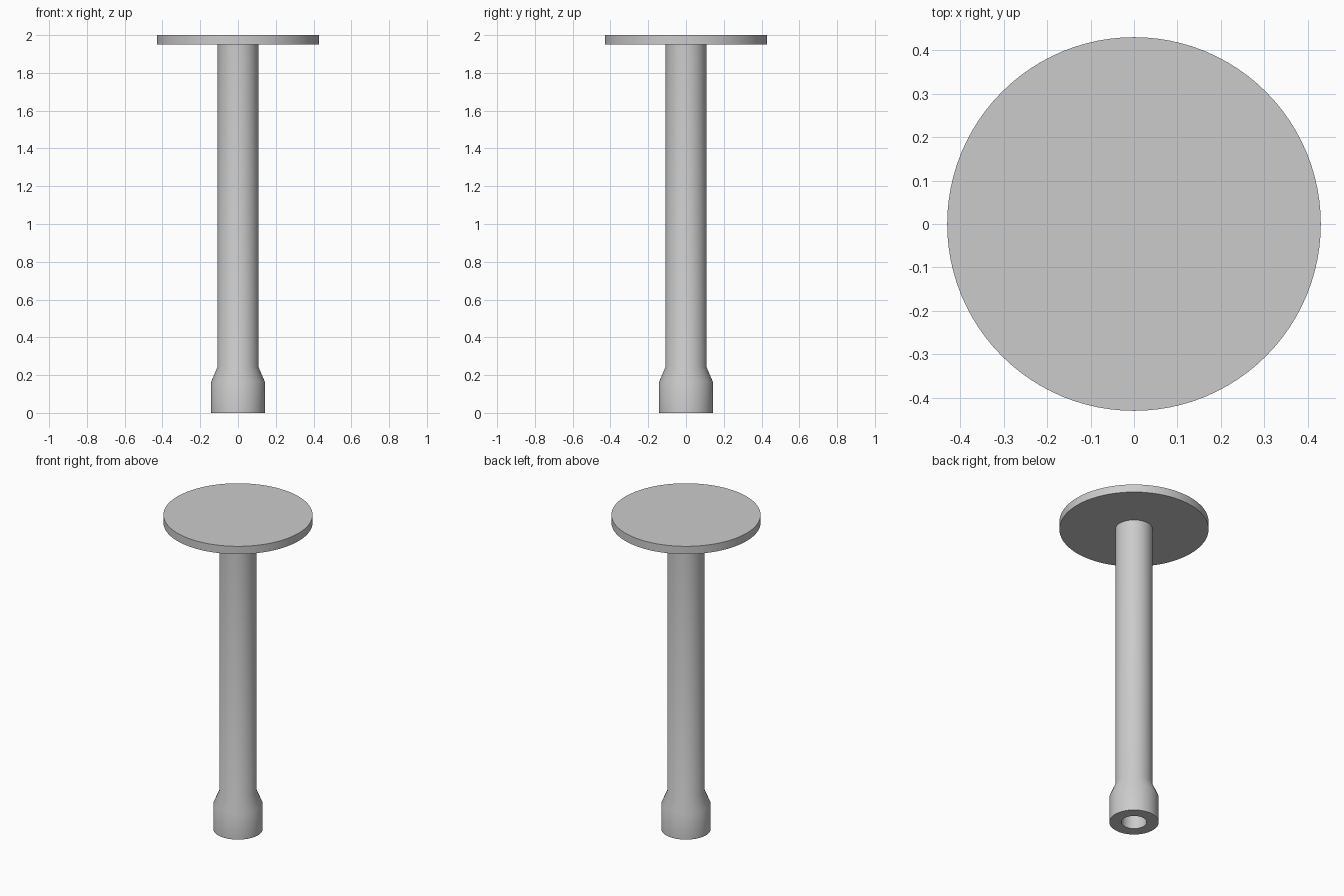
import bpy
import bmesh
import math

default_cube = bpy.data.objects.get("Cube")
if default_cube:
    bpy.data.objects.remove(default_cube, do_unlink=True)

SIDES = 96

# Plain grey used on every part
grey = bpy.data.materials.new("plain_grey")
grey.use_nodes = True
colour = (0.6, 0.6, 0.6, 1.0)
grey.diffuse_color = colour
grey.node_tree.nodes["Principled BSDF"].inputs["Base Color"].default_value = colour


def lathe(name, profile, closed=False):
    """Spin a (radius, height) profile around the z axis."""
    bm = bmesh.new()
    verts = [bm.verts.new((r, 0, z)) for r, z in profile]
    edges = [bm.edges.new(pair) for pair in zip(verts, verts[1:])]
    if closed:
        edges.append(bm.edges.new((verts[-1], verts[0])))
    bmesh.ops.spin(bm, geom=verts + edges, cent=(0, 0, 0), axis=(0, 0, 1),
                   angle=math.tau, steps=SIDES)
    bmesh.ops.remove_doubles(bm, verts=bm.verts, dist=0.0001)
    bmesh.ops.recalc_face_normals(bm, faces=bm.faces)
    mesh = bpy.data.meshes.new(name)
    bm.to_mesh(mesh)
    bm.free()
    mesh.materials.append(grey)
    obj = bpy.data.objects.new(name, mesh)
    bpy.context.collection.objects.link(obj)
    bpy.ops.object.select_all(action="DESELECT")
    obj.select_set(True)
    bpy.context.view_layer.objects.active = obj
    bpy.ops.object.shade_smooth_by_angle(angle=math.radians(30))
    return obj


# Hollow stem with a flared collar at the foot
BORE, STEM, COLLAR = 0.073, 0.108, 0.142
PLATE_BOTTOM = 1.95
lathe("hollow_stem", [
    (BORE, 0), (COLLAR, 0), (COLLAR, 0.165), (STEM, 0.245),
    (STEM, PLATE_BOTTOM), (BORE, PLATE_BOTTOM),
], closed=True)

# Round plate on top
PLATE = 0.43
lathe("top_plate", [(0, PLATE_BOTTOM), (PLATE, PLATE_BOTTOM), (PLATE, 2), (0, 2)])
